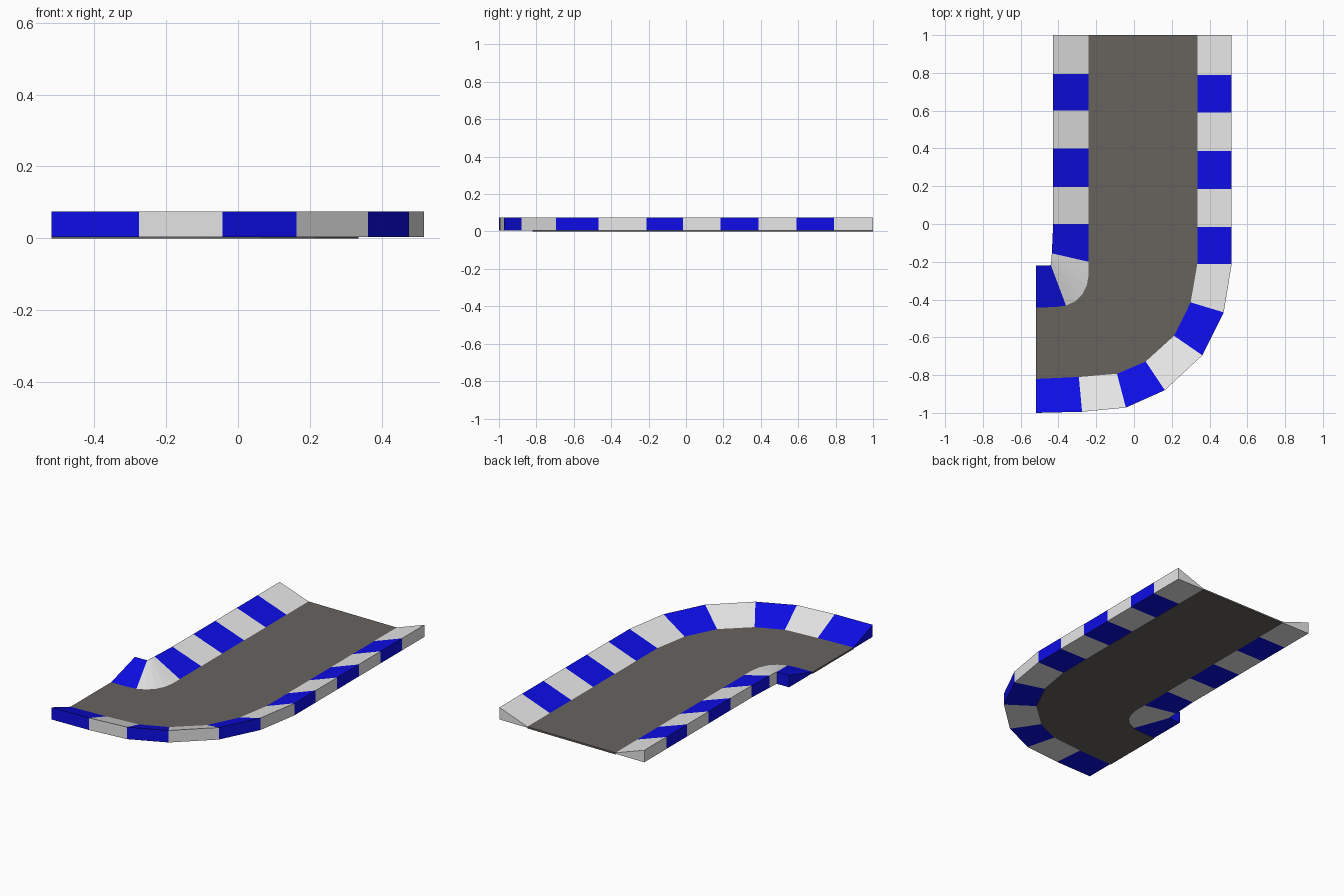
import bpy, bmesh

if "Cube" in bpy.data.objects:
    bpy.data.objects.remove(bpy.data.objects["Cube"])


def material(name, rgb):
    m = bpy.data.materials.new(name)
    m.diffuse_color = (*rgb, 1)
    m.use_nodes = True
    m.node_tree.nodes["Principled BSDF"].inputs["Base Color"].default_value = m.diffuse_color
    return m


asphalt = material("asphalt grey", (0.136, 0.125, 0.114))
white = material("kerb white", (0.8, 0.8, 0.8))
blue = material("kerb blue", (0.004, 0.004, 0.8))

BASE, ROAD_Z, TOP = 0.004, 0.01, 0.075


def finish(name, bm, mats):
    bmesh.ops.recalc_face_normals(bm, faces=bm.faces)
    me = bpy.data.meshes.new(name)
    bm.to_mesh(me)
    bm.free()
    for m in mats:
        me.materials.append(m)
    ob = bpy.data.objects.new(name, me)
    bpy.context.collection.objects.link(ob)
    return ob


def kerb(name, rows):
    """Sloped kerb: rows of (inner xy, outer xy, stripe number of the next piece)."""
    bm = bmesh.new()
    rings = []
    for (ix, iy), (ox, oy), _ in rows:
        rings.append([bm.verts.new(p) for p in (
            (ix, iy, BASE), (ix, iy, ROAD_Z), (ox, oy, TOP), (ox, oy, BASE))])
    for k in range(len(rings) - 1):
        a, b = rings[k], rings[k + 1]
        for j in range(4):
            f = bm.faces.new((a[j], a[(j + 1) % 4], b[(j + 1) % 4], b[j]))
            f.material_index = rows[k][2] % 2
    # end caps
    bm.faces.new(rings[0]).material_index = rows[0][2] % 2
    bm.faces.new(rings[-1]).material_index = rows[-1][2] % 2
    return finish(name, bm, [white, blue])


# outer kerb: straight run, then the wide bend
outer = [((0.335, y), (0.517, y), i)
         for i, y in enumerate((1, 0.79, 0.59, 0.387, 0.185, -0.015, -0.212))]
bend = [((0.30, -0.415), (0.475, -0.468)), ((0.212, -0.592), (0.362, -0.695)),
        ((0.062, -0.728), (0.163, -0.88)), ((-0.09, -0.793), (-0.043, -0.972)),
        ((-0.292, -0.81), (-0.275, -0.994)), ((-0.518, -0.82), (-0.518, -1))]
outer += [(a, b, 7 + i) for i, (a, b) in enumerate(bend)]
outer[-1] = (*outer[-1][:2], 11)
kerb("outer_kerb", outer)

# inner kerb: straight run, fan-shaped white corner, last blue piece
inner = [((-0.24, y), (-0.428, y), i)
         for i, y in enumerate((1, 0.795, 0.6, 0.4, 0.195, 0))]
inner += [((-0.24, -0.20), (-0.435, -0.155), 6),
          ((-0.24, -0.27), (-0.436, -0.172), 6),
          ((-0.25, -0.325), (-0.437, -0.185), 6),
          ((-0.275, -0.375), (-0.438, -0.198), 6),
          ((-0.312, -0.41), (-0.439, -0.208), 6),
          ((-0.36, -0.432), (-0.44, -0.218), 7),
          ((-0.42, -0.44), (-0.47, -0.22), 7),
          ((-0.518, -0.442), (-0.518, -0.22), 7)]
kerb("inner_kerb", inner)

# road slab between the inner edges of both kerbs
bm = bmesh.new()
outline = [r[0] for r in outer] + [r[0] for r in reversed(inner)]
face = bm.faces.new([bm.verts.new((x, y, 0)) for x, y in outline])
ext = bmesh.ops.extrude_face_region(bm, geom=[face], use_keep_orig=True)
for v in ext["geom"]:
    if isinstance(v, bmesh.types.BMVert):
        v.co.z = ROAD_Z
bmesh.ops.triangulate(bm, faces=[f for f in bm.faces if len(f.verts) > 4])
finish("road", bm, [asphalt])
